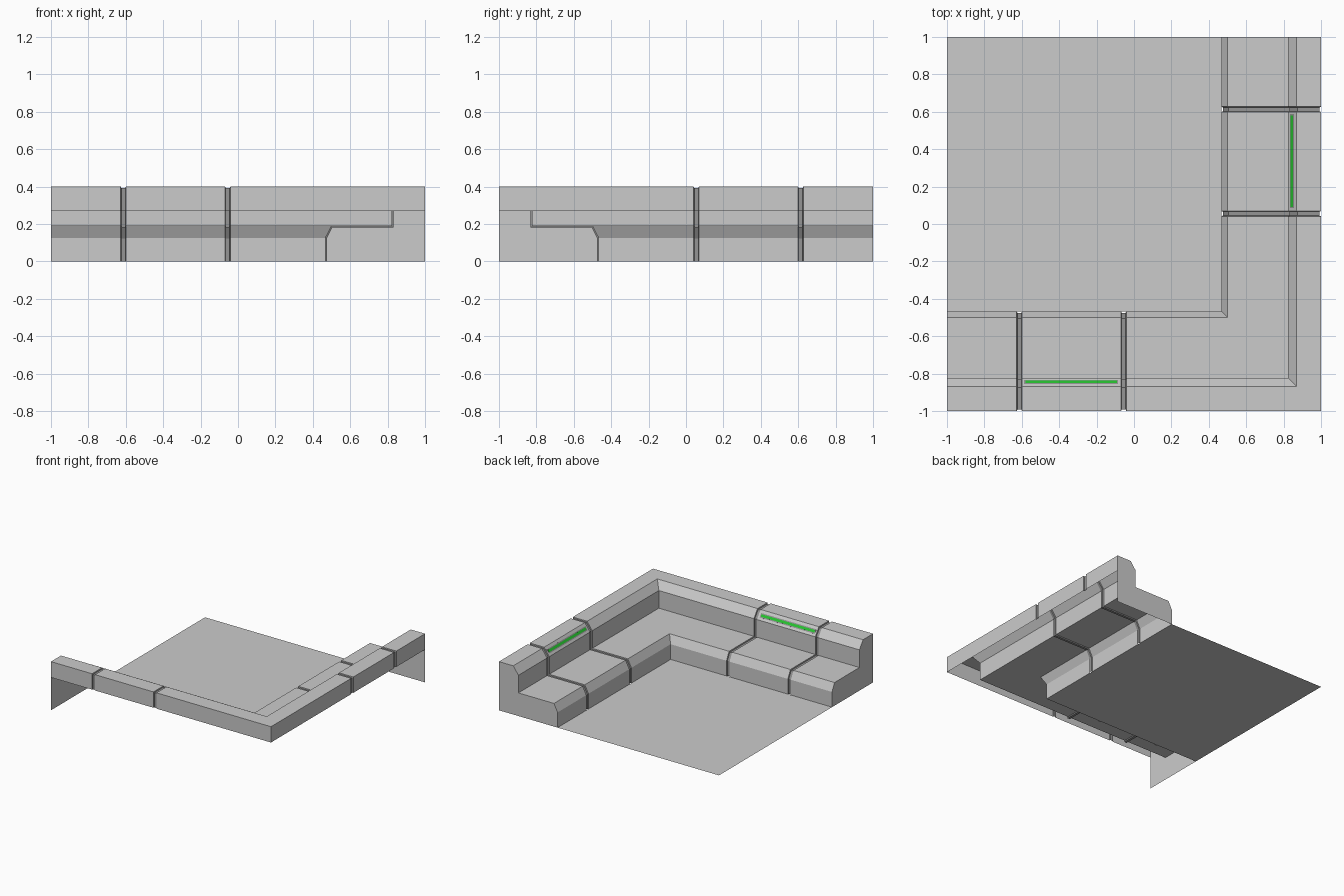
import bpy
from mathutils import Vector

cube = bpy.data.objects.get("Cube")
if cube:
    bpy.data.objects.remove(cube, do_unlink=True)


def material(name, rgb):
    m = bpy.data.materials.new(name)
    m.use_nodes = True
    m.diffuse_color = (*rgb, 1)
    m.node_tree.nodes["Principled BSDF"].inputs["Base Color"].default_value = (*rgb, 1)
    return m


GREY = material("light_grey", (0.6, 0.6, 0.6))
DARK = material("seam_grey", (0.3, 0.3, 0.3))
GREEN = material("light_green", (0.02, 0.55, 0.03))

# Bench cross-section: distance in from the outer edge, height
PROFILE = [(0, 0.27), (0, 0.4), (0.13, 0.4), (0.177, 0.335),
           (0.177, 0.19), (0.5, 0.19), (0.533, 0.125), (0.533, 0)]
DEPTH = 0.008
SEAMS = (-0.613, -0.055)
SEAM_WIDTH = 0.028


def make(name, verts, faces, mats, indices=None):
    mesh = bpy.data.meshes.new(name)
    mesh.from_pydata(verts, [], faces)
    for m in mats:
        mesh.materials.append(m)
    if indices:
        mesh.polygons.foreach_set("material_index", indices)
    mesh.update()
    ob = bpy.data.objects.new(name, mesh)
    bpy.context.collection.objects.link(ob)
    return ob


def place(side, s, d, z):
    """Position on the front run, on the left run, or on the mitred corner."""
    return {"front": (s, d - 1, z), "left": (1 - d, -s, z), "corner": (1 - d, d - 1, z)}[side]


def inset(points, depth):
    """Shift every edge of the open profile inwards, joining at mitres."""
    normals = []
    for a, b in zip(points, points[1:]):
        e = (Vector(b) - Vector(a)).normalized()
        normals.append(Vector((e.y, -e.x)))
    out = []
    for i, p in enumerate(points):
        n0, n1 = normals[max(i - 1, 0)], normals[min(i, len(normals) - 1)]
        out.append(tuple(Vector(p) + (n0 + n1) * depth / (1 + n0.dot(n1))))
    return out


SUNK = inset(PROFILE, DEPTH)

# Stations along the L: (side, position, sunk)
run = [(-1, False)]
for c in SEAMS:
    h = SEAM_WIDTH / 2
    run += [(c - h, False), (c - h * 0.75, True), (c + h * 0.75, True), (c + h, False)]
stations = [("front", s, k) for s, k in run] + [("corner", 0, False)]
stations += [("left", s, k) for s, k in reversed(run)]

# Swept bench shell with sunken panel seams
verts, faces, idx = [], [], []
n = len(PROFILE)
for side, s, sunk in stations:
    verts += [place(side, s, d, z) for d, z in (SUNK if sunk else PROFILE)]
for i in range(len(stations) - 1):
    for j in range(n - 1):
        a, b = i * n + j, (i + 1) * n + j
        faces.append((a, b, b + 1, a + 1))
        idx.append(int(stations[i][2] or stations[i + 1][2]))
make("corner_bench", verts, faces, [GREY, DARK], idx)

# Solid end panels reaching the ground
outline = [(0, 0)] + PROFILE
for side in ("front", "left"):
    pts = [place(side, -1, d, z) for d, z in outline]
    if side == "left":
        pts.reverse()
    make(side + "_end_panel", pts, [tuple(range(len(pts)))], [GREY])

# Floor inside the L
edge = 1 - PROFILE[-1][0]
make("floor", [(-1, -edge, 0), (edge, -edge, 0), (edge, 1, 0), (-1, 1, 0)],
     [(0, 1, 2, 3)], [GREY])


# Light strips on the sloped backrest edge
def strip(name, side, s0, s1, t0, t1, height, mat):
    a, b = Vector(PROFILE[2]), Vector(PROFILE[3])
    e = b - a
    up = Vector((-e.y, e.x)).normalized()
    pts = []
    for lift in (0, height):
        for s, t in ((s0, t0), (s1, t0), (s1, t1), (s0, t1)):
            p = a + e * t + up * lift
            pts.append(place(side, s, p.x, p.y))
    quads = [(4, 5, 6, 7)] + [(k, (k + 1) % 4, (k + 1) % 4 + 4, k + 4) for k in range(4)]
    make(name, pts, quads, [mat])


for side in ("front", "left"):
    strip(side + "_light_frame", side, -0.588, -0.085, 0.3, 0.75, 0.001, DARK)
    strip(side + "_light", side, -0.58, -0.092, 0.4, 0.65, 0.002, GREEN)
